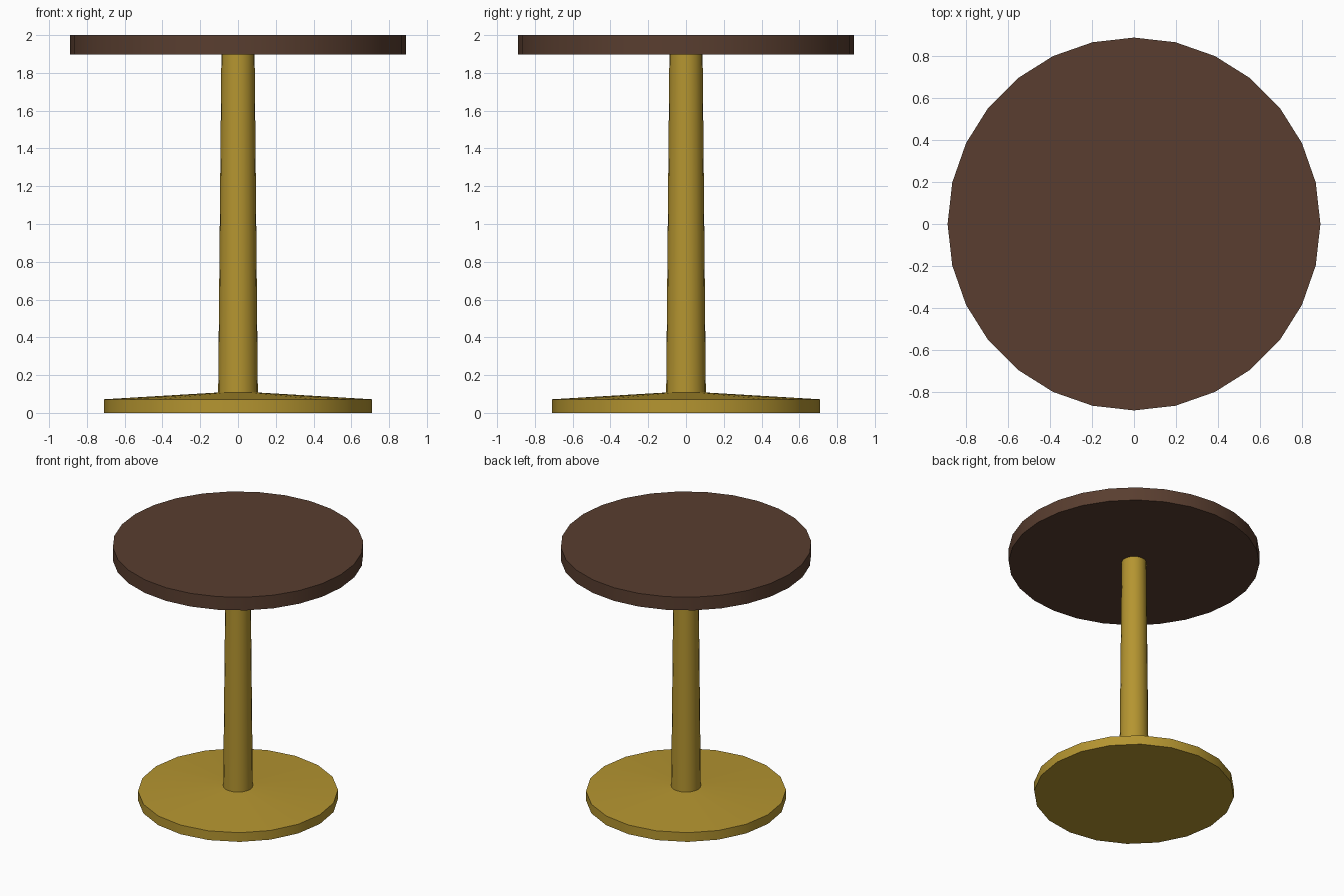
import bpy, bmesh
from math import cos, sin, tau, radians

if "Cube" in bpy.data.objects:
    bpy.data.objects.remove(bpy.data.objects["Cube"])


def material(name, color):
    mat = bpy.data.materials.new(name)
    mat.diffuse_color = (*color, 1)
    mat.use_nodes = True
    mat.node_tree.nodes["Principled BSDF"].inputs["Base Color"].default_value = mat.diffuse_color
    return mat


def lathe(name, profile, sides, mat):
    """Spin (radius, z) points around z and cap both ends."""
    bm = bmesh.new()
    rings = [[bm.verts.new((r * cos(tau * i / sides), r * sin(tau * i / sides), z))
              for i in range(sides)] for r, z in profile]
    for low, high in zip(rings, rings[1:]):
        for i in range(sides):
            j = (i + 1) % sides
            bm.faces.new((low[i], low[j], high[j], high[i]))
    bm.faces.new(rings[0][::-1])
    bm.faces.new(rings[-1])
    mesh = bpy.data.meshes.new(name)
    bm.to_mesh(mesh)
    bm.free()
    mesh.materials.append(mat)
    obj = bpy.data.objects.new(name, mesh)
    bpy.context.collection.objects.link(obj)
    bpy.ops.object.select_all(action='DESELECT')
    obj.select_set(True)
    bpy.context.view_layer.objects.active = obj
    bpy.ops.object.shade_smooth_by_angle(angle=radians(30))
    return obj


brass = material("brass", (0.46, 0.30, 0.03))
wood = material("dark_wood", (0.10, 0.048, 0.029))

# Round foot with a shallow cone, running into the tapered column
lathe("pedestal", [(0.71, 0), (0.71, 0.072), (0.105, 0.108), (0.088, 1.897)], 20, brass)

# Round table top
lathe("table_top", [(0.89, 1.897), (0.89, 2.0)], 28, wood)
